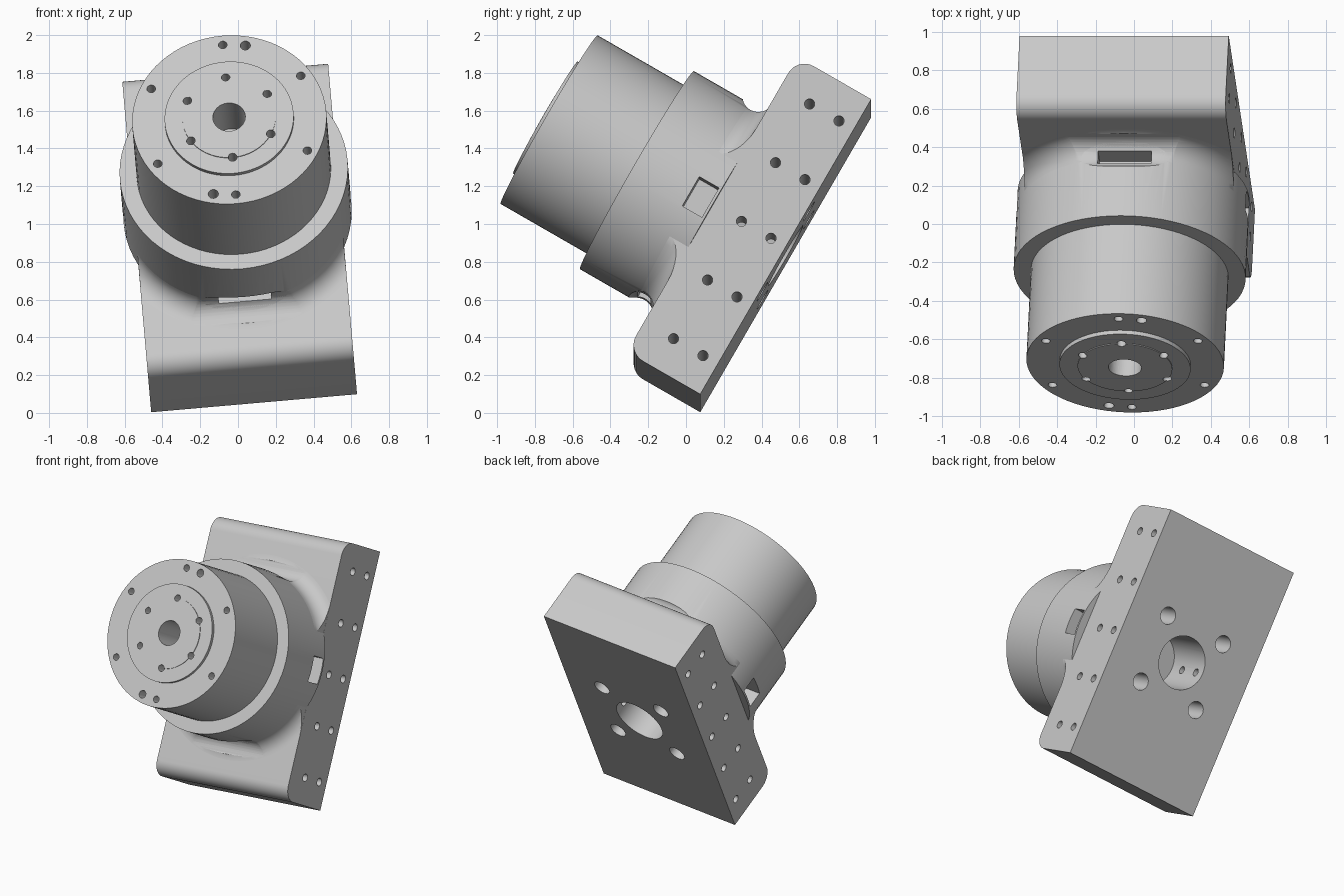
import bpy, bmesh, math
from mathutils import Matrix, Vector

if "Cube" in bpy.data.objects:
    bpy.data.objects.remove(bpy.data.objects["Cube"], do_unlink=True)

# Tilted frame: local x across, y along the block, z out along the drive axis
FRAME = (Matrix.Translation((0.017, 0.528, 0.832))
         @ Matrix.Rotation(math.radians(-5), 4, 'Y')
         @ Matrix.Rotation(math.radians(60), 4, 'X'))
HALF_W, HALF_L, THICK = 0.547, 0.905, 0.45
RING_R, RING_TOP = 0.605, 0.909
BODY_R, BODY_TOP = 0.515, 1.446

grey = bpy.data.materials.new("plain grey")
grey.use_nodes = True
grey.diffuse_color = (0.58, 0.58, 0.58, 1)
grey.node_tree.nodes["Principled BSDF"].inputs["Base Color"].default_value = grey.diffuse_color


def finish(bm, name):
    bmesh.ops.recalc_face_normals(bm, faces=bm.faces)
    mesh = bpy.data.meshes.new(name)
    bm.to_mesh(mesh)
    bm.free()
    mesh.materials.append(grey)
    obj = bpy.data.objects.new(name, mesh)
    bpy.context.collection.objects.link(obj)
    obj.matrix_world = FRAME
    return obj


def lathe(name, profile, steps=72):
    bm = bmesh.new()
    verts = [bm.verts.new((r, 0, z)) for r, z in profile]
    edges = [bm.edges.new(pair) for pair in zip(verts, verts[1:])]
    bmesh.ops.spin(bm, geom=verts + edges, cent=(0, 0, 0), axis=(0, 0, 1),
                   angle=math.tau, steps=steps)
    bmesh.ops.remove_doubles(bm, verts=bm.verts, dist=1e-4)
    return finish(bm, name)


def add_rod(bm, start, end, radius, segments=24):
    a, b = Vector(start), Vector(end)
    turn = Vector((0, 0, 1)).rotation_difference(b - a).to_matrix().to_4x4()
    bmesh.ops.create_cone(bm, cap_ends=True, segments=segments, radius1=radius,
                          radius2=radius, depth=(b - a).length,
                          matrix=Matrix.Translation((a + b) / 2) @ turn)


def add_box(bm, low, high):
    low, high = Vector(low), Vector(high)
    bmesh.ops.create_cube(bm, size=1, matrix=Matrix.Translation((low + high) / 2)
                          @ Matrix.Diagonal((high - low).to_4d()))


def carve(obj, tools, operation='DIFFERENCE'):
    for tool in tools:
        mod = obj.modifiers.new(tool.name, 'BOOLEAN')
        mod.operation, mod.solver, mod.object = operation, 'EXACT', tool


# Mounting block: end profile with rounded front corners, extruded across
def corner(sign, angles, r=0.1):
    return [(sign * (HALF_L - r + r * math.cos(math.radians(a))),
             THICK - r + r * math.sin(math.radians(a))) for a in angles]


outline = ([(-HALF_L, 0), (HALF_L, 0)] + corner(1, range(0, 91, 10))
           + corner(-1, range(90, -1, -10)))
bm = bmesh.new()
face = bm.faces.new([bm.verts.new((-HALF_W, y, z)) for y, z in outline])
side = bmesh.ops.extrude_face_region(bm, geom=[face])["geom"]
bmesh.ops.translate(bm, vec=(2 * HALF_W, 0, 0),
                    verts=[v for v in side if isinstance(v, bmesh.types.BMVert)])
block = finish(bm, "mounting_block")

# Stepped round housing
housing = lathe("housing", [(0, THICK - 0.005), (RING_R, THICK - 0.005), (RING_R, RING_TOP),
                            (BODY_R, RING_TOP), (BODY_R, BODY_TOP), (0, BODY_TOP)])

# Raised output disc with a fine inner step
disc = lathe("output_disc", [(0, 1.42), (0.342, 1.42), (0.342, 1.469), (0.247, 1.469),
                             (0.247, 1.474), (0, 1.474)])

# Concave fillet between housing and block, trimmed to the block width
FIL = 0.11
curve = [(RING_R + FIL - FIL * math.sin(math.radians(a)),
          THICK + FIL - FIL * math.cos(math.radians(a))) for a in range(0, 91, 10)]
base = THICK - 0.02
fillet = lathe("housing_fillet", [(0, base), (RING_R + FIL, base)] + curve
               + [(RING_R - 0.01, THICK + FIL), (0, THICK + FIL)])
bm = bmesh.new()
add_box(bm, (-HALF_W + 0.0005, -1, 0), (HALF_W - 0.0005, 1, 1))
trim = finish(bm, "fillet_trim")

# Cross-drilled side holes
bm = bmesh.new()
for y in (-0.72, -0.36, 0, 0.36, 0.72):
    for z in (0.09, 0.27):
        add_rod(bm, (-1, y, z), (1, y, z), 0.027)
side_holes = finish(bm, "side_hole_cutter")

# Rear bore and four mounting holes
bm = bmesh.new()
add_rod(bm, (0, 0, -0.1), (0, 0, 0.4), 0.185, 48)
for x in (-0.245, 0.245):
    for y in (-0.245, 0.245):
        add_rod(bm, (x, y, -0.1), (x, y, 0.3), 0.06)
rear_holes = finish(bm, "rear_hole_cutter")

# Front face holes: centre, inner circle, outer circle with two extras
bm = bmesh.new()
add_rod(bm, (0, 0, 1.2), (0, 0, 1.6), 0.086, 48)
inner = [(0.245, a, 0.023) for a in range(30, 360, 60)]
outer = [(0.459, a, 0.023) for a in range(30, 360, 60)]
extra = [(0.459, a, 0.027) for a in (75, 255)]
for ring, angle, radius in inner + outer + extra:
    x, y = ring * math.cos(math.radians(angle)), ring * math.sin(math.radians(angle))
    add_rod(bm, (x, y, 1.33), (x, y, 1.6), radius, 20)
front_holes = finish(bm, "front_hole_cutter")

# Rounded relief grooves at both ends of the housing foot
bm = bmesh.new()
for y in (-0.645, 0.645):
    add_rod(bm, (-0.7, y, THICK + 0.086), (0.7, y, THICK + 0.086), 0.085, 48)
grooves = finish(bm, "relief_cutter")

# Small windows around the housing foot
bm = bmesh.new()
for s in (-1, 1):
    xs, ys = sorted((s * 0.44, s * 0.7)), sorted((s * 0.46, s * 0.7))
    add_box(bm, (xs[0], -0.09, 0.46), (xs[1], 0.09, 0.58))
    add_box(bm, (-0.14, ys[0], 0.5), (0.14, ys[1], 0.575))
windows = finish(bm, "window_cutter")

carve(block, [side_holes, rear_holes])
carve(fillet, [trim], 'INTERSECT')
carve(fillet, [grooves, windows])
carve(housing, [grooves, windows, front_holes])
carve(disc, [front_holes])

# Bake the cuts, drop the cutters, shade
parts = [block, housing, disc, fillet]
bpy.context.view_layer.update()
graph = bpy.context.evaluated_depsgraph_get()
baked = [bpy.data.meshes.new_from_object(p.evaluated_get(graph)) for p in parts]
for part, mesh in zip(parts, baked):
    part.modifiers.clear()
    part.data = mesh
for cutter in (trim, side_holes, rear_holes, front_holes, grooves, windows):
    bpy.data.objects.remove(cutter, do_unlink=True)
bpy.ops.object.select_all(action='DESELECT')
for part in parts:
    part.select_set(True)
bpy.context.view_layer.objects.active = block
bpy.ops.object.shade_smooth_by_angle(angle=math.radians(30))
